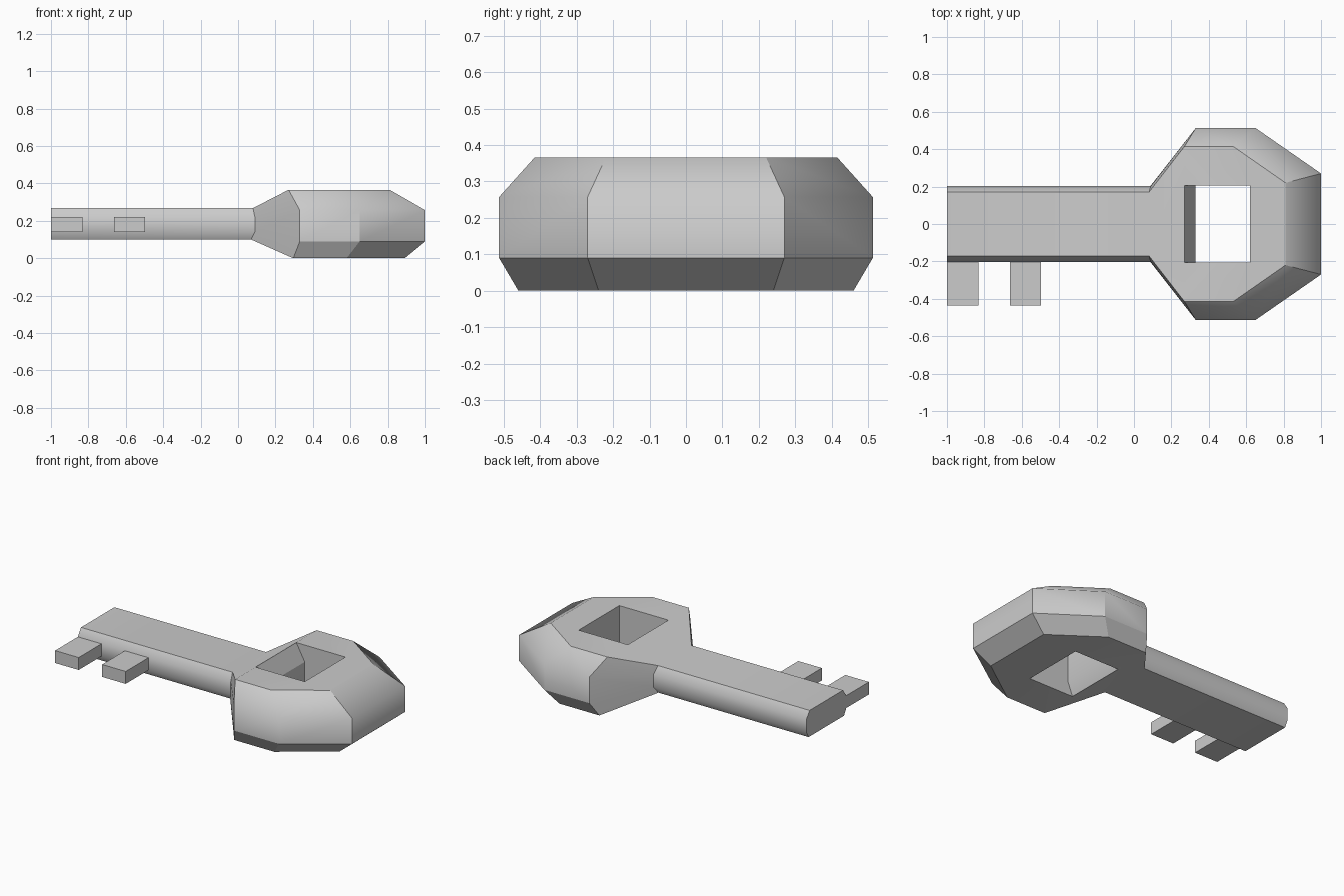
import bpy, bmesh, math

if "Cube" in bpy.data.objects:
    bpy.data.objects.remove(bpy.data.objects["Cube"])

# Half outlines (x, y, z) from bottom to top: shaft end, neck, shoulder, corner, nose
LEVELS = [
    [(-1, .18, .10), (.07, .18, .10), (.295, .46, 0), (.58, .46, 0), (.89, .24, 0)],
    [(-1, .203, .14), (.09, .203, .14), (.33, .513, .09), (.65, .513, .09), (1, .27, .09)],
    [(-1, .203, .22), (.09, .203, .22), (.33, .513, .257), (.65, .513, .257), (1, .27, .257)],
    [(-1, .17, .268), (.08, .17, .268), (.27, .415, .366), (.53, .415, .366), (.81, .22, .366)],
]
HOLE_X, HOLE_Y = .62, .207


def finish(name, bm):
    bmesh.ops.recalc_face_normals(bm, faces=bm.faces)
    me = bpy.data.meshes.new(name)
    bm.to_mesh(me)
    bm.free()
    ob = bpy.data.objects.new(name, me)
    bpy.context.collection.objects.link(ob)
    return ob


# Shaft and bow as one continuous body
bm = bmesh.new()
out, hole = [], []
for lv in LEVELS:
    out.append([[bm.verts.new((x, s * y, z)) for x, y, z in lv] for s in (1, -1)])
    hx, hz = lv[2][0], lv[2][2]
    hole.append([[bm.verts.new((x, s * HOLE_Y, hz)) for x in (hx, HOLE_X)] for s in (1, -1)])

for k in range(3):
    for side in range(2):
        a, b = out[k][side], out[k + 1][side]
        for i in range(4):
            bm.faces.new((a[i], a[i + 1], b[i + 1], b[i]))
        h, g = hole[k][side], hole[k + 1][side]
        bm.faces.new((h[0], h[1], g[1], g[0]))
    # end caps and the hole walls across the middle
    for src, i in ((out, 4), (out, 0), (hole, 0), (hole, 1)):
        bm.faces.new((src[k][0][i], src[k][1][i], src[k + 1][1][i], src[k + 1][0][i]))

# Top and bottom faces around the hole
for k in (0, 3):
    p, m = out[k]
    hp, hm = hole[k]
    bm.faces.new((p[0], p[1], m[1], m[0]))
    bm.faces.new((p[1], p[2], hp[0], hm[0], m[2], m[1]))
    bm.faces.new((p[4], m[4], hm[1], hp[1]))
    for o, h in ((p, hp), (m, hm)):
        bm.faces.new((o[2], o[3], h[1], h[0]))
        bm.faces.new((o[3], o[4], h[1]))

# Smooth shading with creases, soft along the upper bow rim and shaft sides
bmesh.ops.recalc_face_normals(bm, faces=bm.faces)
soft = {v for side in out[2] for v in side}
shaft = {v for side in out[1] for v in side[:2]}
for f in bm.faces:
    f.smooth = True
for e in bm.edges:
    same_rim = all(v in soft for v in e.verts) or all(v in shaft for v in e.verts)
    end_cap = all(v.co.x < -.99 for v in e.verts)
    if e.calc_face_angle(0) > math.radians(28) and (end_cap or not same_rim):
        e.smooth = False
finish("key_body", bm)

# Two teeth on the shaft
for n, x in enumerate((-.915, -.58)):
    bm = bmesh.new()
    bmesh.ops.create_cube(bm, size=1)
    bmesh.ops.scale(bm, vec=(.168, .232, .08), verts=bm.verts)
    bmesh.ops.translate(bm, vec=(x, -.319, .18), verts=bm.verts)
    finish(f"key_tooth_{n + 1}", bm)
